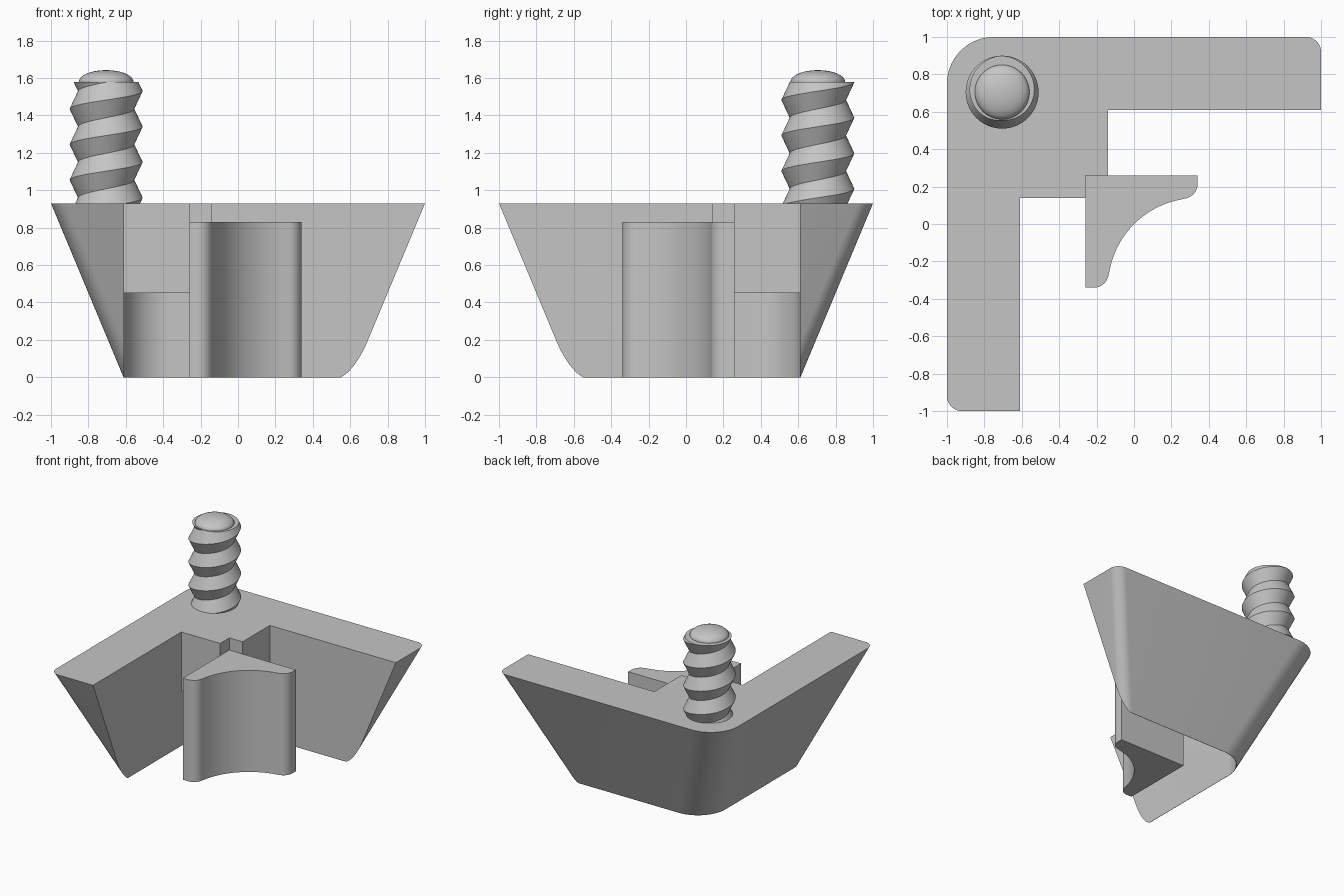
import bpy, bmesh
from math import sin, cos, pi, radians

cube = bpy.data.objects.get("Cube")
if cube:
    bpy.data.objects.remove(cube, do_unlink=True)

GREY = (0.56, 0.56, 0.56, 1)
grey = bpy.data.materials.new("light_grey")
grey.use_nodes = True
grey.diffuse_color = GREY
grey.node_tree.nodes["Principled BSDF"].inputs["Base Color"].default_value = GREY


def finish(name, bm):
    bmesh.ops.recalc_face_normals(bm, faces=bm.faces)
    mesh = bpy.data.meshes.new(name)
    bm.to_mesh(mesh)
    bm.free()
    mesh.materials.append(grey)
    obj = bpy.data.objects.new(name, mesh)
    bpy.context.collection.objects.link(obj)
    return obj


def arc(cx, cy, r, start, end, n=12):
    """Points on an arc, angles in degrees."""
    angles = [radians(start + (end - start) * i / n) for i in range(n + 1)]
    return [(cx + r * cos(a), cy + r * sin(a)) for a in angles]


def loft(name, low, z_low, high, z_high):
    """Solid between two outlines with matching points."""
    bm = bmesh.new()
    a = [bm.verts.new((x, y, z_low)) for x, y in low]
    b = [bm.verts.new((x, y, z_high)) for x, y in high]
    bm.faces.new(a)
    bm.faces.new(b)
    for i in range(len(a)):
        j = (i + 1) % len(a)
        bm.faces.new((a[i], a[j], b[j], b[i]))
    return finish(name, bm)


def prism(name, outline, z_low, z_high):
    return loft(name, outline, z_low, outline, z_high)


def boolean(target, tool, operation):
    tool.hide_render = True
    mod = target.modifiers.new(operation.lower(), "BOOLEAN")
    mod.operation, mod.object, mod.solver = operation, tool, "EXACT"
    bpy.context.view_layer.objects.active = target
    bpy.ops.object.modifier_apply(modifier=mod.name)
    bpy.data.objects.remove(tool, do_unlink=True)


def smooth(obj, degrees=30):
    bpy.ops.object.select_all(action="DESELECT")
    obj.select_set(True)
    bpy.context.view_layer.objects.active = obj
    bpy.ops.object.shade_smooth_by_angle(angle=radians(degrees))


TOP = 0.93
INNER = 0.61
CORNER_R, TIP_R = 0.25, 0.08


def rounded_square(h):
    """Square of half width h, rounded at the corner and at both arm tips."""
    c, t = h - CORNER_R, h - TIP_R
    return (arc(t, t, TIP_R, 0, 90) + arc(-c, c, CORNER_R, 90, 180, 20)
            + arc(-t, -t, TIP_R, 180, 270) + [(h, -h)])


# Tapered L-shaped bracket, hollowed to leave two wedge arms
bracket = loft("corner_bracket", rounded_square(INNER + 0.002), 0, rounded_square(1), TOP)
c = INNER - CORNER_R
hollow = [(2, INNER)] + arc(-c, c, CORNER_R, 90, 180, 20) + [(-INNER, -2), (2, -2)]
boolean(bracket, prism("hollow_cutter", hollow, -0.5, 2), "DIFFERENCE")

# Notched block filling the upper inside corner
block = [(-0.68, 0.68), (-0.68, 0.14), (-0.26, 0.14), (-0.26, 0.26), (-0.14, 0.26), (-0.14, 0.68)]
boolean(bracket, prism("inner_block", block, 0.45, TOP), "UNION")
smooth(bracket)

# Clamp jaw with a concave front and rounded tips
jaw = ([(-0.26, -0.34), (-0.26, 0.26), (0.34, 0.26)]
       + arc(0.26, 0.215, 0.08, 0, -82)
       + arc(0.337, -0.337, 0.476, 98, 172, 24)[1:-1]
       + arc(-0.215, -0.26, 0.08, -8, -90))
smooth(prism("clamp_jaw", jaw, 0, 0.83))

# Screw thread: a zigzag section swept up a helix, trimmed at both ends
SX, SY = -0.705, 0.705
ROOT, CREST, PITCH, END = 0.15, 0.195, 0.19, 1.58
SEG = 64
bm = bmesh.new()
rows = []
for k in range(12):
    r = CREST if k % 2 == 0 else ROOT
    rows.append([bm.verts.new((SX + r * cos(2 * pi * i / SEG), SY + r * sin(2 * pi * i / SEG),
                               1.53 + PITCH * (i / SEG + k / 2 - 5)))
                 for i in range(SEG + 1)])
for lower, upper in zip(rows, rows[1:]):
    for i in range(SEG):
        bm.faces.new((lower[i], lower[i + 1], upper[i + 1], upper[i]))
bmesh.ops.remove_doubles(bm, verts=bm.verts, dist=0.0001)
for z, direction in ((END, 1), (TOP - 0.02, -1)):
    bmesh.ops.bisect_plane(bm, geom=bm.verts[:] + bm.edges[:] + bm.faces[:], dist=0.00001,
                           plane_co=(0, 0, z), plane_no=(0, 0, direction), clear_outer=True)
    rim = [e for e in bm.edges if e.is_boundary and all(abs(v.co.z - z) < 0.0001 for v in e.verts)]
    bmesh.ops.holes_fill(bm, edges=rim, sides=0)
smooth(finish("screw_thread", bm))

# Domed screw tip
bm = bmesh.new()
bmesh.ops.create_uvsphere(bm, u_segments=48, v_segments=24, radius=1)
for v in bm.verts:
    v.co = (SX + 0.146 * v.co.x, SY + 0.146 * v.co.y, END + 0.062 * v.co.z)
smooth(finish("screw_tip", bm))
